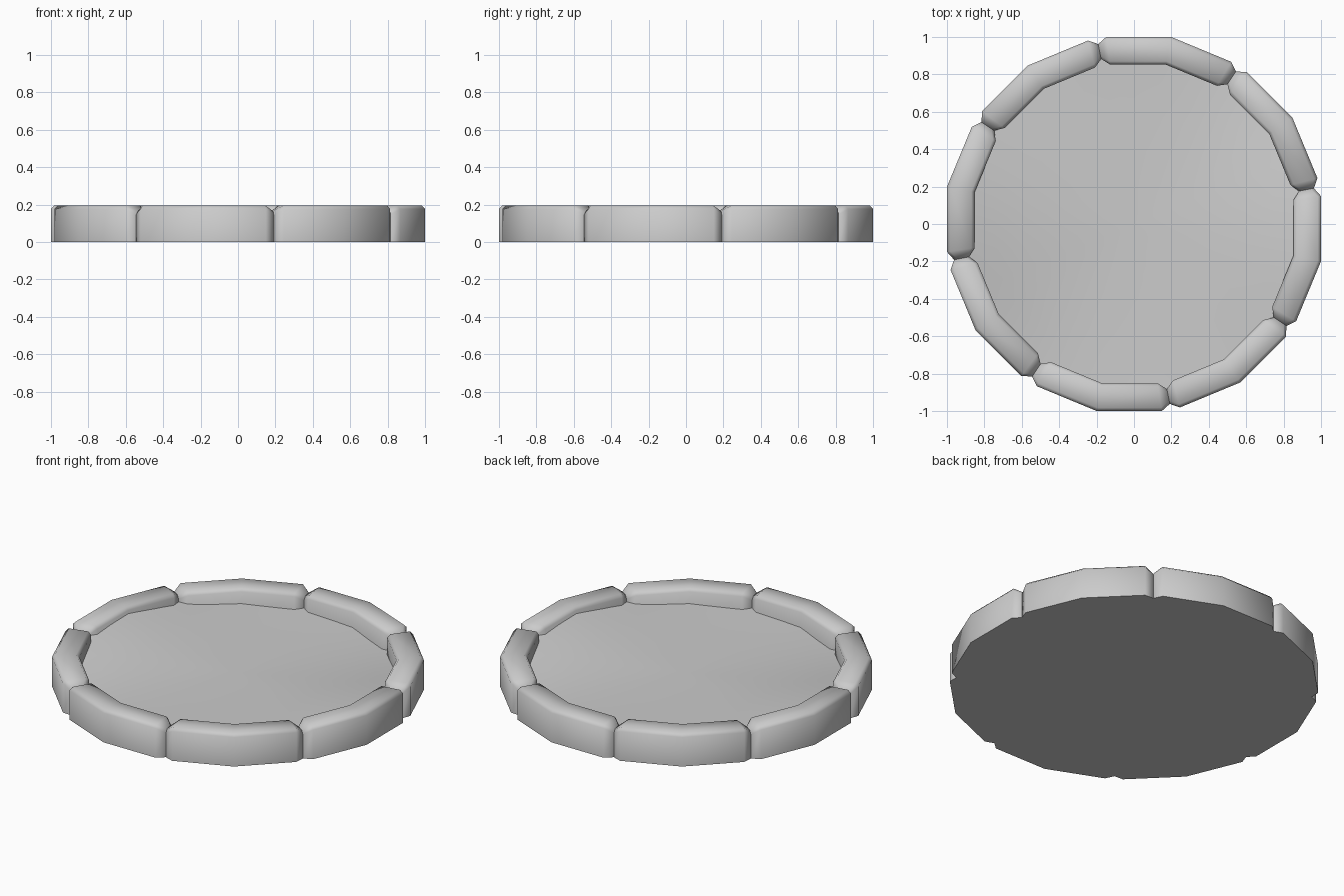
import bpy, bmesh
from math import cos, sin, pi, radians
from mathutils import Vector

cube = bpy.data.objects.get("Cube")
if cube:
    bpy.data.objects.remove(cube, do_unlink=True)

GREY = (0.6, 0.6, 0.6, 1)
stone = bpy.data.materials.new("grey_stone")
stone.use_nodes = True
stone.diffuse_color = GREY
stone.node_tree.nodes["Principled BSDF"].inputs["Base Color"].default_value = GREY

HEIGHT, OUTER, INNER = 0.195, 1.0196, 0.869
BEVEL, NOTCH, NOTCH_LENGTH = 0.018, 0.03, 0.05
STEP = radians(22.5)


def polar(radius, angle, z=0.0):
    return Vector((radius * cos(angle), radius * sin(angle), z))


def finish(bm, name):
    bmesh.ops.recalc_face_normals(bm, faces=bm.faces)
    mesh = bpy.data.meshes.new(name)
    bm.to_mesh(mesh)
    bm.free()
    mesh.materials.append(stone)
    obj = bpy.data.objects.new(name, mesh)
    bpy.context.collection.objects.link(obj)
    bpy.ops.object.select_all(action='DESELECT')
    obj.select_set(True)
    bpy.context.view_layer.objects.active = obj
    bpy.ops.object.shade_smooth_by_angle(angle=radians(60))


def section(inset):
    """Radius and height pairs of a block cut across, bevelled on top."""
    out, inn, top = OUTER - 1.3 * inset, INNER + inset, HEIGHT - inset
    return [(out, 0), (out, top - BEVEL), (out - BEVEL, top),
            (inn + BEVEL, top), (inn, top - BEVEL), (inn, 0)]


def rim_block(index):
    """A two-sided bent block, narrowed at both ends."""
    start = STEP / 2 + index * 2 * STEP
    side = 2 * OUTER * sin(STEP / 2)
    f = NOTCH_LENGTH / side
    bm = bmesh.new()
    rings = []
    for t, inset in ((0, NOTCH), (f, 0), (1, 0), (2 - f, 0), (2, NOTCH)):
        k = min(int(t), 1)
        ring = []
        for r, z in section(inset):
            a = polar(r, start + k * STEP, z)
            b = polar(r, start + (k + 1) * STEP, z)
            ring.append(bm.verts.new(a.lerp(b, t - k)))
        rings.append(ring)
    for a, b in zip(rings, rings[1:]):
        for i in range(6):
            j = (i + 1) % 6
            bm.faces.new((a[i], a[j], b[j], b[i]))
    bm.faces.new(rings[0])
    bm.faces.new(rings[-1])
    finish(bm, f"rim_block_{index + 1}")


def ground_height(r, a):
    """A shallow dish, tilted up on two opposite sides, with a finer ripple."""
    s = r / 0.86
    sway = 0.015 + 0.035 * cos(2 * (a - radians(165)))
    return 0.095 + sway * s ** 2 + 0.014 * cos(4 * a) * s ** 3


def ground():
    """Gently rolling fill with a flat underside."""
    bm = bmesh.new()
    n = 32
    centre = bm.verts.new((0, 0, ground_height(0, 0)))
    angles = [STEP / 2 + i * 2 * pi / n for i in range(n)]
    rings = [[bm.verts.new(polar(r, a, ground_height(r, a))) for a in angles]
             for r in (0.2, 0.4, 0.6, 0.76, 0.92)]
    rings.append([bm.verts.new(polar(0.92, a)) for a in angles])
    for i in range(n):
        j = (i + 1) % n
        bm.faces.new((centre, rings[0][i], rings[0][j]))
        for a, b in zip(rings, rings[1:]):
            bm.faces.new((a[i], b[i], b[j], a[j]))
    bm.faces.new(rings[-1])
    finish(bm, "ground")


for i in range(8):
    rim_block(i)
ground()
